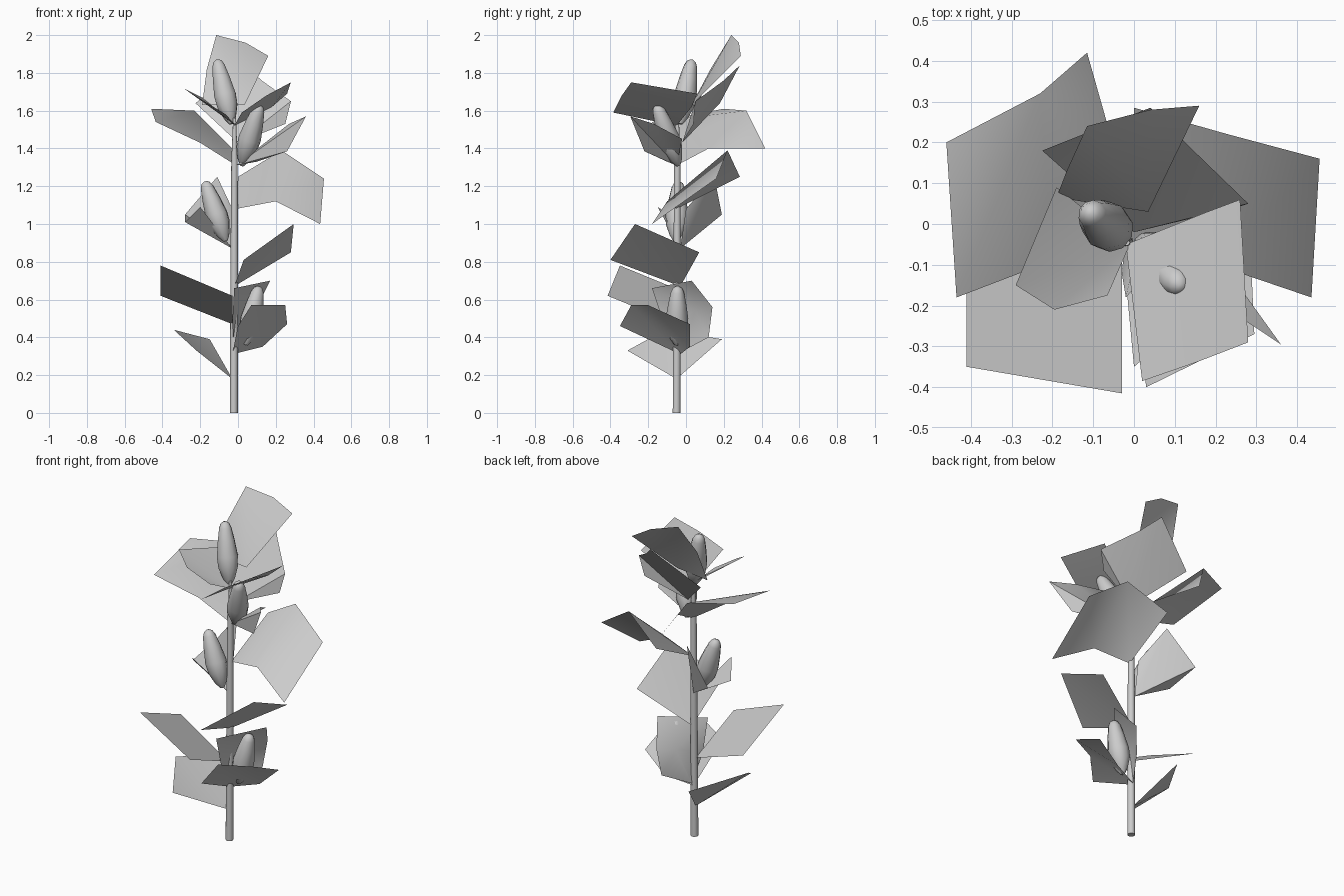
import bpy, bmesh, math
from mathutils import Vector

if "Cube" in bpy.data.objects:
    bpy.data.objects.remove(bpy.data.objects["Cube"])


def make_object(name, bm, smooth):
    mesh = bpy.data.meshes.new(name)
    bm.to_mesh(mesh)
    bm.free()
    ob = bpy.data.objects.new(name, mesh)
    bpy.context.collection.objects.link(ob)
    bpy.context.view_layer.objects.active = ob
    ob.select_set(True)
    bpy.ops.object.shade_smooth_by_angle(angle=math.radians(smooth))
    ob.select_set(False)


def lathe(name, start, end, profile, sides=10):
    """Rings of (fraction along axis, radius) between two points."""
    a, b = Vector(start), Vector(end)
    rot = (b - a).to_track_quat('Z', 'Y')
    bm = bmesh.new()
    rings = []
    for t, r in profile:
        c = a.lerp(b, t)
        rings.append([bm.verts.new(c + rot @ Vector((r * math.cos(k * math.tau / sides),
                                                     r * math.sin(k * math.tau / sides), 0)))
                      for k in range(sides)])
    for lo, hi in zip(rings, rings[1:]):
        for k in range(sides):
            n = (k + 1) % sides
            bm.faces.new((lo[k], lo[n], hi[n], hi[k]))
    bm.faces.new(rings[0][::-1])
    bm.faces.new(rings[-1])
    make_object(name, bm, 50)


def leaf(name, base, *rim):
    """Creased leaf blade: a fan from one point to its outer corners."""
    bm = bmesh.new()
    b = bm.verts.new(base)
    vs = [bm.verts.new(p) for p in rim]
    for p, q in zip(vs, vs[1:]):
        bm.faces.new((b, p, q))
    make_object(name, bm, 45)


def bent_leaf(name, left, right):
    """Bent leaf blade: quads between two side edges, stem end first."""
    bm = bmesh.new()
    pairs = [(bm.verts.new(p), bm.verts.new(q)) for p, q in zip(left, right)]
    for (a, b), (c, d) in zip(pairs, pairs[1:]):
        bm.faces.new((a, b, d, c))
    make_object(name, bm, 45)


# Stem
lathe("stem", (-.022, -.05, 0), (-.018, -.045, 1.56),
      [(0, .021), (.5, .02), (.85, .017), (1, .008)])

# Buds
bud = [(0, .012), (.1, .034), (.28, .056), (.45, .06), (.7, .048), (.9, .035), (.97, .024), (1, .008)]
for i, (a, b) in enumerate([((.04, -.05, .36), (.11, -.045, .67)),
                            ((-.065, -.055, .91), (-.175, -.04, 1.225)),
                            ((.02, -.04, 1.31), (.115, -.155, 1.63)),
                            ((-.035, -.03, 1.53), (-.11, .03, 1.87))]):
    lathe("bud_%d" % (i + 1), a, b, bud)

# Lower leaves
leaf("leaf_low_left", (-.03, -.05, .18),
     (-.22, -.31, .33), (-.34, -.11, .44), (-.15, .19, .39))
bent_leaf("leaf_low_right",
          [(-.03, -.03, .31), (.13, .02, .35), (.26, .02, .47)],
          [(.0, -.35, .46), (.07, -.29, .57), (.25, -.20, .57)])
leaf("leaf_low_back", (.03, .05, .54),
     (-.02, -.03, .32), (-.03, -.12, .48), (-.02, -.18, .66), (.17, .03, .70),
     (.10, .14, .56), (.08, .12, .40), (-.02, -.03, .32))
leaf("leaf_front_left", (-.03, -.05, .47),
     (-.03, -.415, .62), (-.41, -.35, .78), (-.41, .04, .62))
leaf("leaf_front_right", (-.02, -.03, .67),
     (.03, -.40, .81), (.295, -.27, 1.0), (.28, .07, .85))

# Middle leaves
leaf("leaf_mid_left", (-.03, -.03, .87),
     (-.20, -.15, 1.09), (-.28, -.03, 1.01), (-.28, .19, 1.05), (-.11, .15, 1.25), (-.03, 0, 1.08))
bent_leaf("leaf_mid_right",
          [(-.01, -.05, 1.08), (.20, -.10, 1.12), (.435, -.18, 1.0)],
          [(0, .285, 1.25), (.23, .22, 1.39), (.455, .16, 1.24)])

# Upper leaves
leaf("leaf_high_left", (-.23, .32, 1.60),
     (-.46, .20, 1.61), (-.435, -.18, 1.54), (-.20, -.09, 1.43), (-.01, -.05, 1.31),
     (-.03, .12, 1.40), (-.115, .42, 1.40))
leaf("leaf_high_front", (-.01, -.05, 1.31),
     (.10, -.10, 1.33), (.26, -.22, 1.385), (.36, -.295, 1.57), (.27, -.17, 1.53), (.20, -.02, 1.45))
leaf("leaf_high_right", (.0, -.02, 1.43),
     (.25, .04, 1.53), (.28, .05, 1.65), (.125, .20, 1.76), (.04, .285, 1.84), (-.225, .18, 1.64))
leaf("leaf_top_left", (-.01, -.05, 1.52),
     (-.065, -.175, 1.58), (-.195, -.21, 1.66), (-.29, -.15, 1.72), (-.19, .09, 1.67))
bent_leaf("leaf_top_front",
          [(-.02, -.05, 1.52), (.18, .03, 1.62), (.26, .06, 1.69)],
          [(.02, -.385, 1.59), (.15, -.34, 1.68), (.28, -.29, 1.75)])
leaf("leaf_top_back", (.035, .03, 1.63),
     (.16, .29, 1.89), (.04, .28, 1.96), (-.115, .24, 2.0), (-.165, .13, 1.82), (-.19, .065, 1.63))
